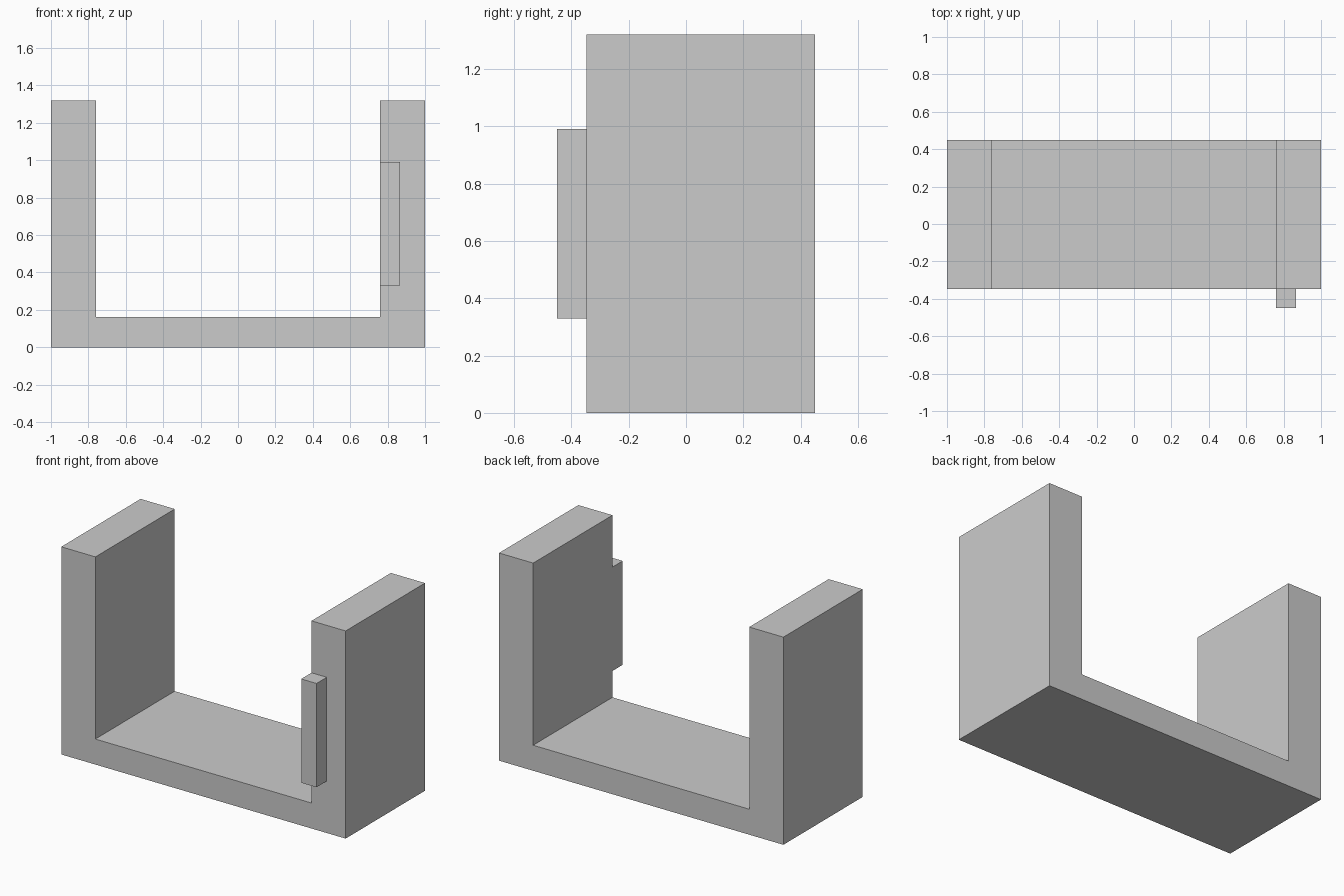
import bpy
import bmesh

if "Cube" in bpy.data.objects:
    bpy.data.objects.remove(bpy.data.objects["Cube"])


def extrude_profile(name, points, y0, y1):
    """Extrude an XZ outline from y0 to y1 as one closed solid."""
    bm = bmesh.new()
    face = bm.faces.new([bm.verts.new((x, y0, z)) for x, z in points])
    result = bmesh.ops.extrude_face_region(bm, geom=[face], use_keep_orig=True)
    moved = [g for g in result["geom"] if isinstance(g, bmesh.types.BMVert)]
    bmesh.ops.translate(bm, verts=moved, vec=(0, y1 - y0, 0))
    bmesh.ops.recalc_face_normals(bm, faces=bm.faces[:])
    mesh = bpy.data.meshes.new(name)
    bm.to_mesh(mesh)
    bm.free()
    obj = bpy.data.objects.new(name, mesh)
    bpy.context.collection.objects.link(obj)
    return obj


HEIGHT, FLOOR, INNER = 1.32, 0.162, 0.76
FRONT, BACK = -0.347, 0.45

# U-shaped channel: floor and two uprights; left half mirrored from the right
right = [(1, 0), (1, HEIGHT), (INNER, HEIGHT), (INNER, FLOOR)]
left = [(-x, z) for x, z in reversed(right)]
extrude_profile("channel_body", right + left, FRONT, BACK)

# Small tab on the front of the right upright, flush with its inner face
tab = [(INNER, 0.33), (0.867, 0.33), (0.867, 0.99), (INNER, 0.99)]
extrude_profile("front_tab", tab, -0.45, FRONT)
